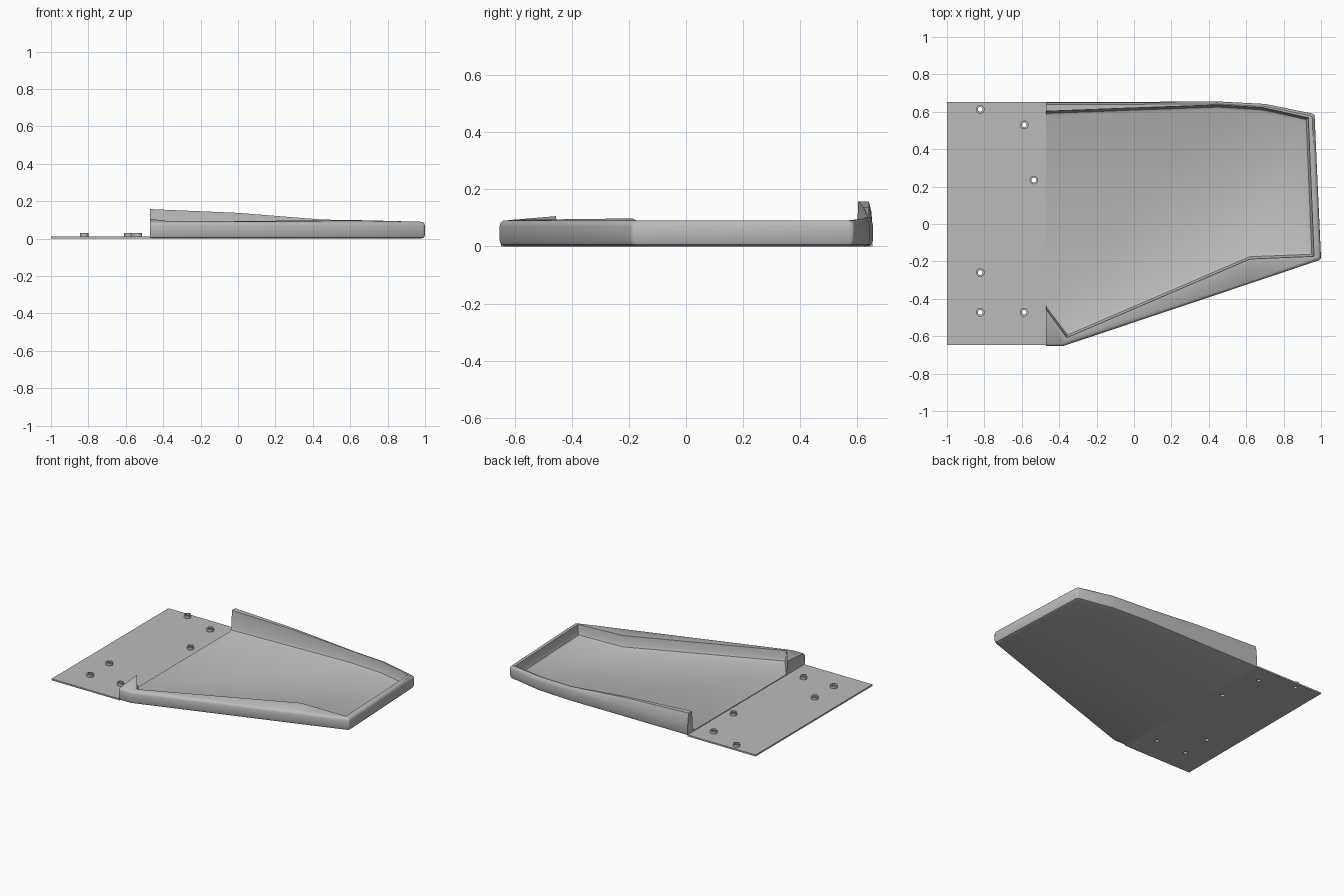
import bpy, bmesh
from mathutils import Vector

if "Cube" in bpy.data.objects:
    bpy.data.objects.remove(bpy.data.objects["Cube"])

grey = bpy.data.materials.new("plain grey")
grey.use_nodes = True
GREY = (0.5, 0.5, 0.5, 1)
grey.diffuse_color = GREY
grey.node_tree.nodes["Principled BSDF"].inputs["Base Color"].default_value = GREY

PLATE_TOP, FLOOR, SPLIT = 0.011, 0.016, -0.47


def make_object(name, bm):
    bmesh.ops.recalc_face_normals(bm, faces=bm.faces)
    mesh = bpy.data.meshes.new(name)
    bm.to_mesh(mesh)
    bm.free()
    obj = bpy.data.objects.new(name, mesh)
    bpy.context.collection.objects.link(obj)
    mesh.materials.append(grey)
    return obj


def smooth(obj):
    bpy.ops.object.select_all(action="DESELECT")
    obj.select_set(True)
    bpy.context.view_layer.objects.active = obj
    bpy.ops.object.shade_smooth_by_angle(angle=0.6)


def inward(path):
    """Mitred inward directions; the open ends stay in the split plane."""
    normals = []
    for a, b in zip(path, path[1:]):
        d = (b - a).normalized()
        normals.append(Vector((d.y, -d.x)))
    result = [Vector((0, 1 / normals[0].y))]
    for n, m in zip(normals, normals[1:]):
        s = (n + m).normalized()
        result.append(s / max(s.dot(n), 0.5))
    # the last wall runs at a slant, so keep its end square
    result.append(Vector((0, 1)))
    return result


# Tray: outer point, inner point, rim height outside and inside, per station
stations = [
    ((SPLIT, 0.653), (SPLIT, 0.603), 0.158, 0.158),
    ((0.0, 0.653), (0.0, 0.621), 0.138, 0.138),
    ((0.45, 0.655), (0.45, 0.637), 0.102, 0.102),
    ((0.70, 0.642), (0.69, 0.622), 0.098, 0.098),
    ((0.965, 0.588), (0.932, 0.568), 0.091, 0.091),
    ((1.0, -0.19), (0.963, -0.173), 0.09, 0.091),
    ((0.62, -0.318), (0.62, -0.187), 0.09, 0.098),
    ((-0.38, -0.653), (-0.36, -0.608), 0.09, 0.093),
    ((SPLIT, -0.653), (SPLIT, -0.455), 0.09, 0.106),
]
outer = [Vector(s[0]) for s in stations]
inner = [Vector(s[1]) for s in stations]
bm = bmesh.new()
columns = []
for o, i, no, ni, s in zip(outer, inner, inward(outer), inward(inner), stations):
    ho, hi = s[2], s[3]
    rise = ho - 0.072
    profile = [(o + no * f, z) for f, z in (
        (0.02, 0), (0.006, 0.006), (0, 0.02), (0, 0.072),
        (0.004, 0.072 + rise * 0.6), (0.013, ho))]
    profile += [(i, hi), (i + ni * 0.004, 0.042),
                (i + ni * 0.012, 0.024), (i + ni * 0.028, FLOOR)]
    columns.append([bm.verts.new((p.x, p.y, z)) for p, z in profile])
for a, b in zip(columns, columns[1:]):
    for k in range(len(a) - 1):
        bm.faces.new((a[k], a[k + 1], b[k + 1], b[k]))
bm.faces.new([c[0] for c in columns])
bm.faces.new([c[-1] for c in columns])
bm.faces.new(columns[0] + columns[-1][::-1])
# Soften the two upright outer corners at the far end
corners = [bm.edges.get((c[k], c[k + 1])) for c in columns[4:6] for k in range(5)]
bmesh.ops.bevel(bm, geom=corners, offset=0.012, segments=3,
                profile=0.5, affect="EDGES", clamp_overlap=True)
tray = make_object("tray", bm)
smooth(tray)


def cylinder(bm, x, y, radius, z0, z1):
    made = bmesh.ops.create_cone(bm, cap_ends=True, segments=20, radius1=radius,
                                 radius2=radius, depth=z1 - z0)
    bmesh.ops.translate(bm, verts=made["verts"], vec=(x, y, (z0 + z1) / 2))


def block(bm, x0, x1, y0, y1, z0, z1):
    made = bmesh.ops.create_cube(bm, size=1)
    bmesh.ops.scale(bm, verts=made["verts"], vec=(x1 - x0, y1 - y0, z1 - z0))
    bmesh.ops.translate(bm, verts=made["verts"],
                        vec=((x0 + x1) / 2, (y0 + y1) / 2, (z0 + z1) / 2))


# Mounting plate with drilled holes
holes = [(-0.822, 0.613), (-0.587, 0.53), (-0.535, 0.235),
         (-0.822, -0.26), (-0.822, -0.472), (-0.587, -0.472)]
bm = bmesh.new()
block(bm, -1, SPLIT, -0.648, 0.653, 0, PLATE_TOP)
plate = make_object("mounting_plate", bm)

bm = bmesh.new()
for x, y in holes:
    cylinder(bm, x, y, 0.013, -0.05, 0.1)
cutter = make_object("hole_cutter", bm)
cutter.hide_render = True
cutter.hide_viewport = True
cut = plate.modifiers.new("holes", "BOOLEAN")
cut.operation = "DIFFERENCE"
cut.solver = "EXACT"
cut.object = cutter

# Raised collar around each hole
for n, (x, y) in enumerate(holes, 1):
    bm = bmesh.new()
    cylinder(bm, x, y, 0.023, 0.002, 0.03)
    collar = make_object(f"hole_collar_{n}", bm)
    smooth(collar)
    bore = collar.modifiers.new("bore", "BOOLEAN")
    bore.operation = "DIFFERENCE"
    bore.solver = "EXACT"
    bore.object = cutter
